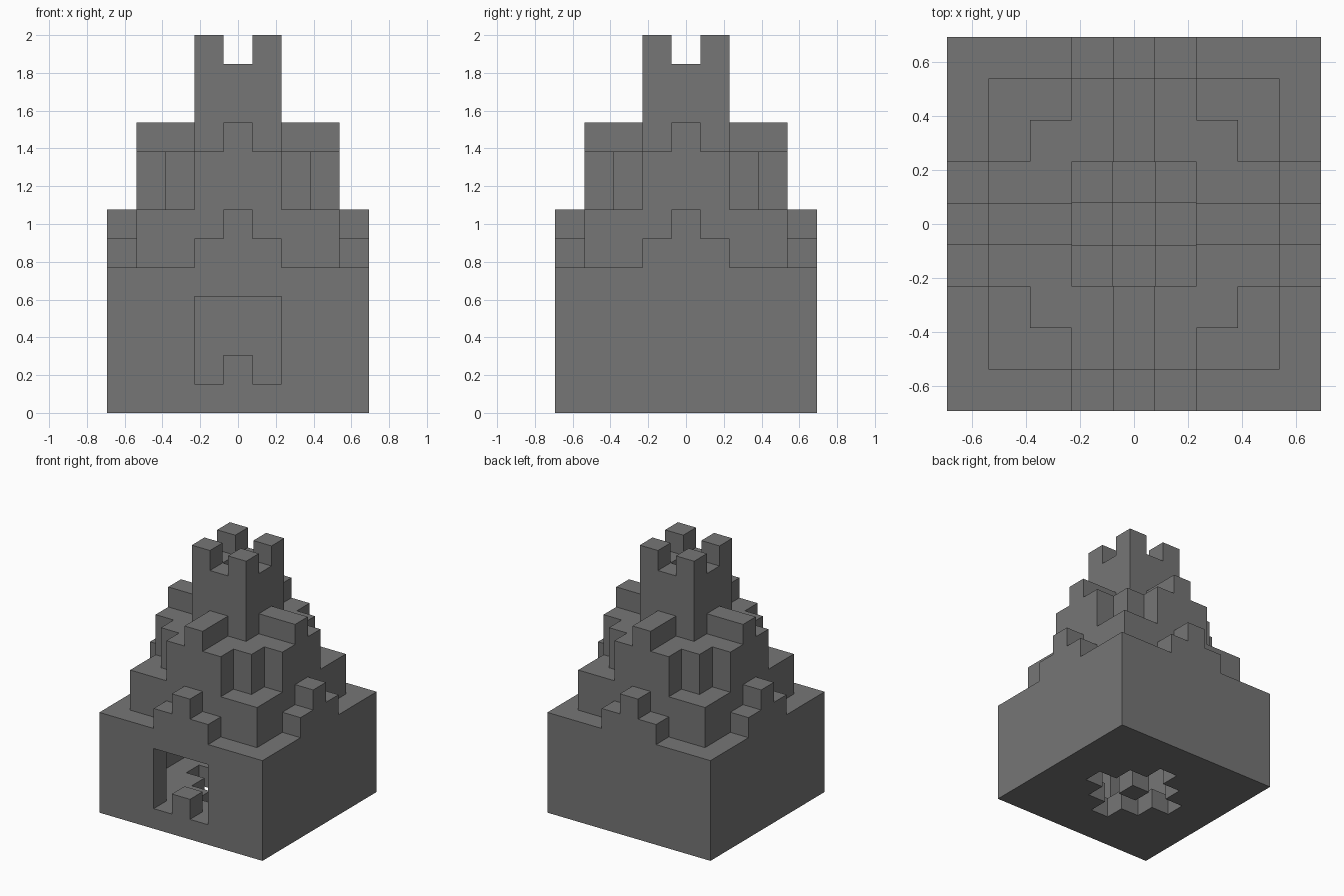
import bpy, bmesh
from mathutils import Vector

UNIT = 2 / 13   # edge of one building block

cube = bpy.data.objects.get("Cube")
if cube:
    bpy.data.objects.remove(cube, do_unlink=True)

stone = bpy.data.materials.new("grey_stone")
stone.use_nodes = True
grey = (0.18, 0.18, 0.18, 1)
stone.diffuse_color = grey
stone.node_tree.nodes["Principled BSDF"].inputs["Base Color"].default_value = grey


def slab(rx, ry, z0, z1, cx=0, cy=0):
    """Set of blocks reaching rx and ry blocks either side of a centre."""
    return {(x, y, z) for x in range(cx - rx, cx + rx + 1)
            for y in range(cy - ry, cy + ry + 1) for z in range(z0, z1)}


def cross(long, short, z0, z1):
    return slab(long, short, z0, z1) | slab(short, long, z0, z1)


def build(name, blocks):
    """Make a mesh from the outer faces of a set of blocks."""
    bm = bmesh.new()
    for b in blocks:
        for axis in range(3):
            for sign in (-1, 1):
                n = [0, 0, 0]
                n[axis] = sign
                if tuple(p + q for p, q in zip(b, n)) in blocks:
                    continue
                n = Vector(n)
                u = Vector((n.y, n.z, n.x))
                v = n.cross(u)
                mid = Vector(b) + Vector((0, 0, 0.5)) + n / 2
                ring = [mid + (u * i + v * j) / 2
                        for i, j in ((-1, -1), (1, -1), (1, 1), (-1, 1))]
                bm.faces.new([bm.verts.new(p * UNIT) for p in ring])
    bmesh.ops.remove_doubles(bm, verts=bm.verts, dist=UNIT / 100)
    mesh = bpy.data.meshes.new(name)
    bm.to_mesh(mesh)
    bm.free()
    mesh.materials.append(stone)
    bpy.context.collection.objects.link(bpy.data.objects.new(name, mesh))


# Stepped hollow inside, narrowing to an open shaft in the tower
hollow = (slab(3, 3, 1, 4) | slab(2, 2, 4, 6)
          | slab(1, 1, 6, 8) | slab(0, 0, 8, 13))

# Base hall with front doorway and floor opening
doorway = slab(1, 0, 1, 4, cy=-4)
floor_opening = (slab(1, 1, 0, 1) | cross(2, 0, 0, 1)) - slab(0, 0, 0, 1)
build("base_hall", slab(4, 4, 0, 5) - hollow - doorway - floor_opening)
build("door_step", slab(0, 0, 1, 2, cy=-4))

# Lower terrace with a stepped gable on each side
build("lower_terrace",
      (slab(3, 3, 5, 7) | cross(4, 1, 5, 6) | cross(4, 0, 6, 7)) - hollow)

# Upper terrace with notched corners and a ridge on each side
build("upper_terrace",
      (cross(3, 1, 7, 9) | slab(2, 2, 7, 9)
       | cross(3, 0, 9, 10) | slab(1, 1, 9, 10)) - hollow)

# Tower with a battlement block on each corner
build("tower", (slab(1, 1, 10, 13) - cross(1, 0, 12, 13)) - hollow)
